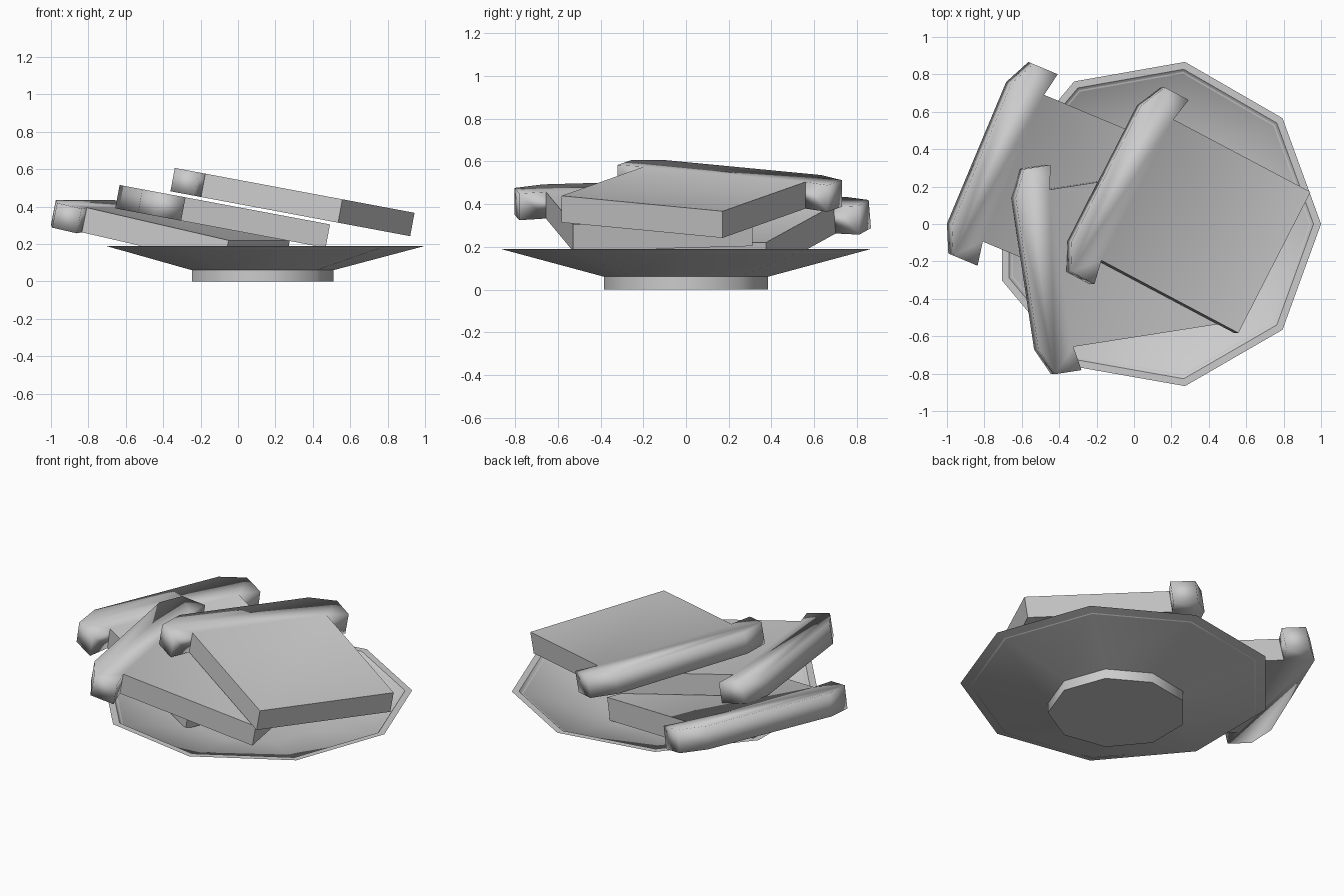
import bpy, bmesh
from math import radians, cos, sin, pi
from mathutils import Matrix, Vector

if "Cube" in bpy.data.objects:
    bpy.data.objects.remove(bpy.data.objects["Cube"])


def finish(bm, name):
    bmesh.ops.recalc_face_normals(bm, faces=bm.faces)
    for f in bm.faces:
        f.smooth = True
    mesh = bpy.data.meshes.new(name)
    bm.to_mesh(mesh)
    bm.free()
    ob = bpy.data.objects.new(name, mesh)
    bpy.context.collection.objects.link(ob)
    return ob


# Nine-sided plate lathed from a (radius, height) profile
def plate():
    sides = 9
    profile = [(0.39, 0), (0.39, 0.06), (0.88, 0.19), (0.84, 0.19),
               (0.825, 0.175), (0.38, 0.08)]
    bm = bmesh.new()
    rings = [[bm.verts.new((0.12 + r * cos(2 * pi * i / sides),
                            r * sin(2 * pi * i / sides), z))
              for i in range(sides)] for r, z in profile]
    for a, b in zip(rings, rings[1:]):
        for i in range(sides):
            j = (i + 1) % sides
            bm.faces.new((a[i], a[j], b[j], b[i]))
    bm.faces.new(rings[0])
    bm.faces.new(rings[-1])
    # crisp rim and foot
    for k in (0, 1, 2, 3):
        for i in range(sides):
            bm.edges.get((rings[k][i], rings[k][(i + 1) % sides])).smooth = False
    return finish(bm, "plate")


# Bread slice: wide rounded crust at x = 0, square body running along +x
def slice_of_bread(name, matrix, thickness=0.127):
    half = [(0, 0.41), (0.07, 0.555), (0.215, 0.555), (0.19, 0.425)]
    end = (1.03, 0.425)
    bm = bmesh.new()
    left = [bm.verts.new((x, y, 0)) for x, y in half]
    right = [bm.verts.new((x, -y, 0)) for x, y in half]
    e1, e2 = bm.verts.new((*end, 0)), bm.verts.new((end[0], -end[1], 0))
    bm.faces.new(right + left[::-1])
    bm.faces.new((left[3], right[3], e2, e1))
    # keep the flat top and extrude its copy downwards
    low = bmesh.ops.extrude_face_region(bm, geom=bm.faces[:], use_keep_orig=True)["geom"]
    bmesh.ops.translate(bm, vec=(0, 0, -thickness),
                        verts=[v for v in low if isinstance(v, bmesh.types.BMVert)])
    # body edges stay sharp, crust shades softly
    for e in bm.edges:
        if all(v.co.x > 0.15 and abs(v.co.y) < 0.5 for v in e.verts):
            e.smooth = abs(e.verts[0].co.x - 0.19) < 0.01 and \
                abs(e.verts[1].co.x - 0.19) < 0.01 and \
                abs(e.verts[0].co.y - e.verts[1].co.y) > 0.5
    bm.transform(matrix)
    return finish(bm, name)


def rot(deg, axis):
    return Matrix.Rotation(radians(deg), 4, axis)


plate()
T = Matrix.Translation
slice_of_bread("lower_slice", T((-0.816, 0.37, 0.434)) @ rot(-22.7, 'Z') @ rot(12, 'Y'), 0.135)
slice_of_bread("middle_slice", T((-0.572, -0.265, 0.504)) @ rot(10.6, 'Y') @ rot(8.7, 'Z'))
slice_of_bread("upper_slice", T((-0.147, 0.27, 0.571)) @ rot(10.6, 'Y') @ rot(-27.5, 'Z'))
